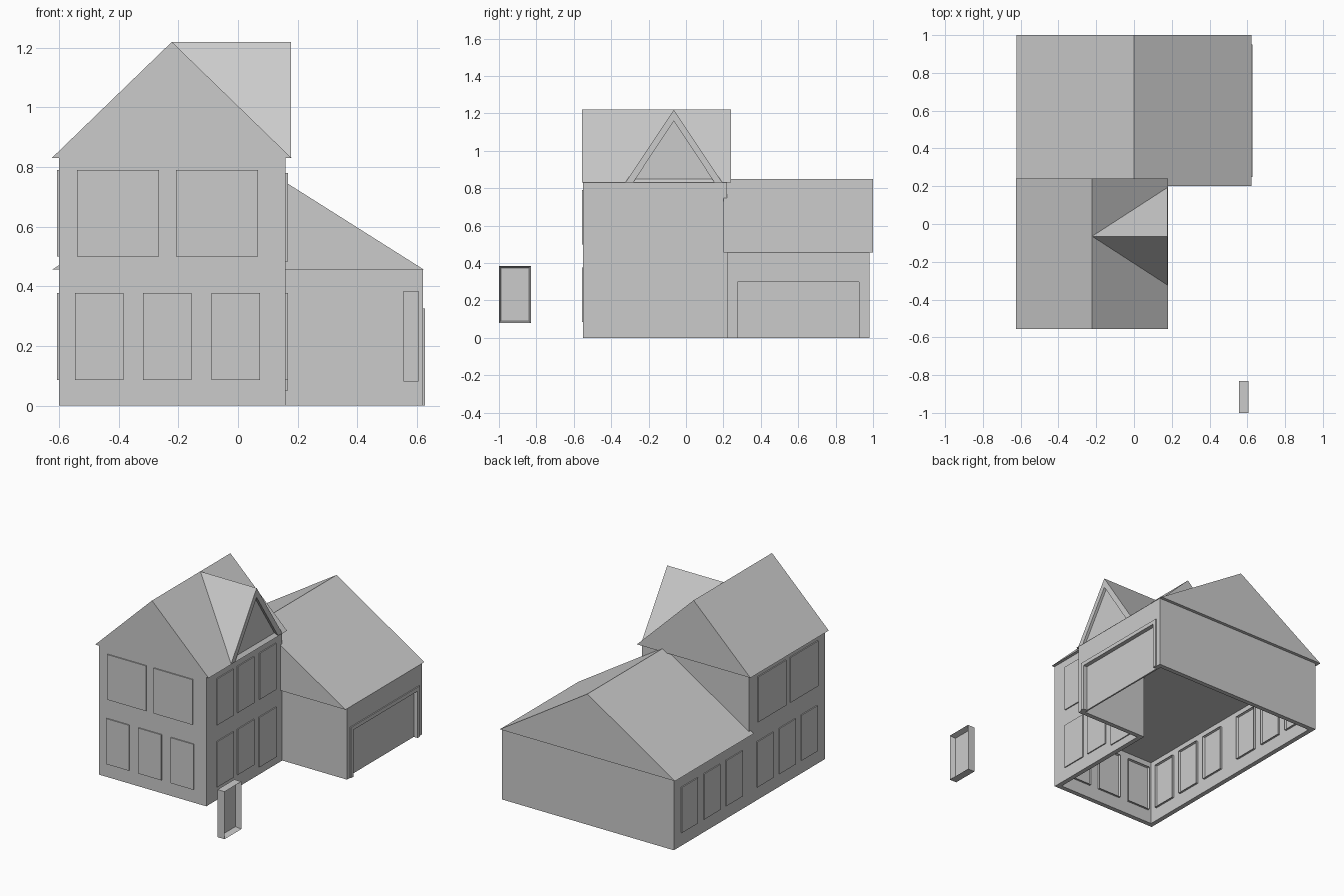
import bpy
import bmesh
from math import pi
from mathutils import Matrix, Vector

cube = bpy.data.objects.get("Cube")
if cube:
    bpy.data.objects.remove(cube, do_unlink=True)

# Single plain grey for the whole model
grey = bpy.data.materials.new("plain_grey")
grey.use_nodes = True
grey.diffuse_color = (0.6, 0.6, 0.6, 1)
grey.node_tree.nodes["Principled BSDF"].inputs["Base Color"].default_value = grey.diffuse_color


def finish(name, bm):
    bmesh.ops.recalc_face_normals(bm, faces=bm.faces)
    mesh = bpy.data.meshes.new(name)
    bm.to_mesh(mesh)
    bm.free()
    mesh.materials.append(grey)
    obj = bpy.data.objects.new(name, mesh)
    bpy.context.collection.objects.link(obj)
    return obj


def cube_mesh(lo, hi):
    lo, hi = Vector(lo), Vector(hi)
    bm = bmesh.new()
    bmesh.ops.create_cube(bm, size=1, matrix=Matrix.Translation((lo + hi) / 2)
                          @ Matrix.Diagonal((*(hi - lo), 1)))
    return bm


def box(name, lo, hi):
    return finish(name, cube_mesh(lo, hi))


def prism(name, profile, start, end, axis):
    """Extrude a (horizontal, z) profile along the x or y axis."""
    place = (lambda u, z: (start, u, z)) if axis == "x" else (lambda u, z: (u, start, z))
    step = (end - start, 0, 0) if axis == "x" else (0, end - start, 0)
    bm = bmesh.new()
    face = bm.faces.new([bm.verts.new(place(u, z)) for u, z in profile])
    ext = bmesh.ops.extrude_face_region(bm, geom=[face])["geom"]
    bmesh.ops.translate(bm, vec=step, verts=[v for v in ext if isinstance(v, bmesh.types.BMVert)])
    return finish(name, bm)


def combine(target, other, operation):
    mod = target.modifiers.new(operation.lower(), "BOOLEAN")
    mod.operation = operation
    mod.solver = "EXACT"
    mod.object = other
    bpy.context.view_layer.objects.active = target
    bpy.ops.object.modifier_apply(modifier=mod.name)
    bpy.data.objects.remove(other, do_unlink=True)


def window(name, centre, width, z0, z1, turn=0.0):
    """Flat outside, with a framed recess on the inner side."""
    bm = cube_mesh((-0.025, -width / 2, z0), (0.025, width / 2, z1))
    bm.normal_update()
    inner = max(bm.faces, key=lambda f: f.normal.x)
    bmesh.ops.inset_region(bm, faces=[inner], thickness=0.015)
    bmesh.ops.translate(bm, vec=(-0.035, 0, 0), verts=inner.verts)
    bmesh.ops.transform(bm, matrix=Matrix.Translation((*centre, 0)) @ Matrix.Rotation(turn, 4, "Z"),
                        verts=bm.verts)
    return finish(name, bm)


LEFT, RIGHT, FRONT, MID, BACK, WING = -0.6, 0.16, -0.55, 0.22, 0.98, 0.62
EAVE, LOW_EAVE, CEILING, WALL = 0.83, 0.457, 0.42, 0.03
SINK = 0.018

# Walls: tall house and low wing as one shell, open underneath
walls = box("walls", (LEFT, FRONT, 0), (RIGHT, MID, EAVE))
combine(walls, box("wing_part", (LEFT, MID - 0.1, 0), (RIGHT, BACK, LOW_EAVE)), "UNION")
combine(walls, box("wing_side", (RIGHT - 0.1, MID, 0), (WING, BACK, LOW_EAVE)), "UNION")
rooms = box("rooms", (LEFT + WALL, FRONT + WALL, -0.1), (RIGHT - WALL, BACK - WALL, CEILING))
combine(rooms, box("wing_room", (0, MID + WALL, -0.1), (WING - WALL, BACK - WALL, CEILING)), "UNION")
combine(walls, rooms, "DIFFERENCE")
combine(walls, box("garage_hole", (0.5, 0.275, -0.1), (0.7, 0.925, 0.3)), "DIFFERENCE")

# Main roofs
prism("house_roof", [(-0.625, EAVE), (0.18, EAVE), (-0.222, 1.22)], -0.555, 0.24, "y")
prism("wing_roof", [(-0.622, LOW_EAVE), (0.622, LOW_EAVE), (0, 0.85)], 0.2, 1.0, "y")

# Dormer: sloped slabs with a set-back gable wall
prism("dormer_roof", [(-0.325, EAVE), (-0.065, 1.22), (0.195, EAVE),
                      (0.153, EAVE), (-0.065, 1.16), (-0.283, EAVE)], -0.222, 0.178, "x")
prism("dormer_wall", [(-0.29, EAVE), (0.16, EAVE), (-0.065, 1.17)], -0.2, 0.16, "x")

# Front windows
for i, x in enumerate((-0.465, -0.237, -0.008)):
    window(f"front_lower_window_{i + 1}", (x, FRONT + SINK), 0.163, 0.085, 0.377, pi / 2)
for i, x in enumerate((-0.402, -0.071)):
    window(f"front_upper_window_{i + 1}", (x, FRONT + SINK), 0.275, 0.5, 0.79, pi / 2)

# Windows on the long straight side
for i, y in enumerate((0.825, 0.6, 0.373, 0.06, -0.165, -0.388)):
    window(f"long_side_lower_window_{i + 1}", (LEFT + SINK, y), 0.163, 0.085, 0.377)
for i, y in enumerate((-0.01, -0.335)):
    window(f"long_side_upper_window_{i + 1}", (LEFT + SINK, y), 0.28, 0.5, 0.79)

# Windows and door on the side next to the wing
for i, y in enumerate((-0.365, -0.155, 0.067)):
    window(f"yard_upper_window_{i + 1}", (RIGHT - SINK, y), 0.168, 0.483, 0.78, pi)
for i, y in enumerate((-0.365, -0.155)):
    window(f"yard_lower_window_{i + 1}", (RIGHT - SINK, y), 0.168, 0.085, 0.377, pi)
window("side_door", (RIGHT - SINK, 0.067), 0.175, 0.05, 0.37, pi)

# Garage door in its frame
box("garage_door", (0.59, 0.27, 0), (0.6, 0.93, 0.305))
prism("garage_frame", [(0.25, 0), (0.25, 0.325), (0.95, 0.325), (0.95, 0),
                       (0.925, 0), (0.925, 0.3), (0.275, 0.3), (0.275, 0)], 0.6, 0.627, "x")

# Spare window standing apart from the house
window("spare_window", (0.58, -0.915), 0.17, 0.08, 0.385)
